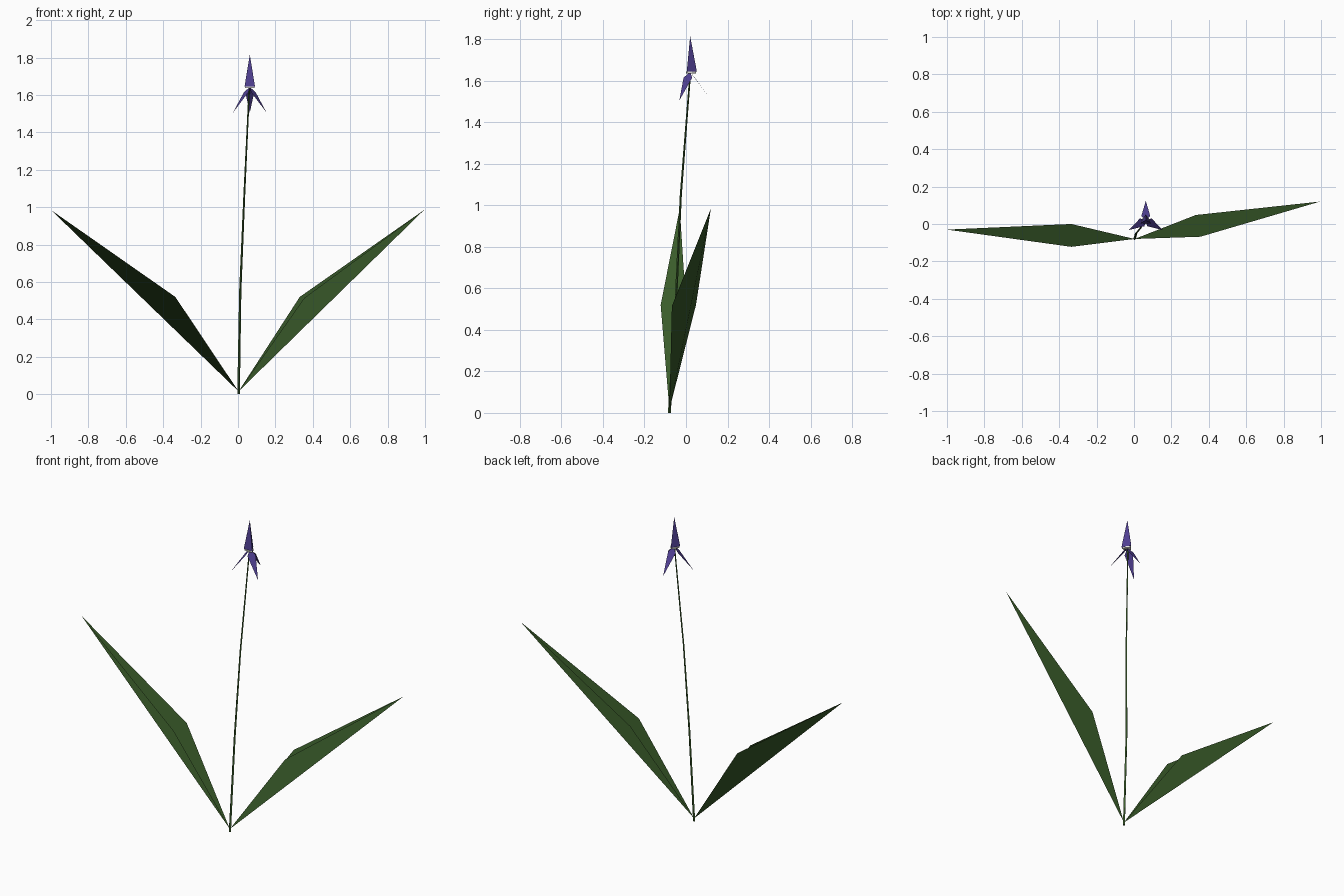
import bpy, math
from mathutils import Vector

if "Cube" in bpy.data.objects:
    bpy.data.objects.remove(bpy.data.objects["Cube"])


def material(name, rgb):
    m = bpy.data.materials.new(name)
    m.diffuse_color = (*rgb, 1)
    m.use_nodes = True
    m.node_tree.nodes["Principled BSDF"].inputs["Base Color"].default_value = m.diffuse_color
    return m


GREEN = material("leaf_green", (0.045, 0.115, 0.025))
PURPLE = material("petal_purple", (0.08, 0.05, 0.29))
WHITE = material("white", (0.85, 0.85, 0.8))


def build(name, verts, faces, mat):
    me = bpy.data.meshes.new(name)
    me.from_pydata([tuple(v) for v in verts], [], faces)
    me.materials.append(mat)
    ob = bpy.data.objects.new(name, me)
    bpy.context.collection.objects.link(ob)
    return ob


def leaf(name, tip, edge_a, edge_b):
    """V-folded blade: two walls sharing a straight keel from root to tip."""
    root = (0.003, -0.08, 0.015)
    ob = build(name, [root, tip, edge_a, edge_b], [(0, 1, 2), (1, 0, 3)], GREEN)
    # shade the whole blade with one upward normal
    along = (Vector(tip) - Vector(root)).normalized()
    across = Vector(edge_b) - Vector(edge_a)
    up = along.cross(across).normalized()
    if up.z < 0:
        up = -up
    if ob.data.polygons[0].normal.dot(up) < 0:
        ob.data.flip_normals()
    ob.data.normals_split_custom_set_from_vertices([up] * 4)


leaf("left_leaf", (-1.0, -0.03, 0.985), (-0.335, -0.122, 0.52), (-0.335, 0.0, 0.52))
leaf("right_leaf", (0.995, 0.12, 0.985), (0.355, -0.068, 0.515), (0.33, 0.048, 0.52))

# slender four-sided stem that bends slightly
path = [(0.003, -0.08, 0), (0.012, -0.048, 0.55), (0.033, -0.025, 1.05), (0.06, 0.02, 1.63)]
radii = [0.007, 0.006, 0.005, 0.004]
verts = [Vector(p) + Vector((r * math.cos(a), r * math.sin(a), 0))
         for p, r in zip(path, radii)
         for a in (k * math.pi / 2 for k in range(4))]
faces = [(4 * i + k, 4 * i + (k + 1) % 4, 4 * i + 4 + (k + 1) % 4, 4 * i + 4 + k)
         for i in range(3) for k in range(4)]
build("stem", verts, faces + [(3, 2, 1, 0), (12, 13, 14, 15)], GREEN)

# flower parts placed around the stem top
CENTRE = Vector((0.063, 0.02, 0))


def polar(radius, side, z, angle):
    c, s = math.cos(angle), math.sin(angle)
    return CENTRE + Vector((radius * c - side * s, radius * s + side * c, z))


for i in range(3):
    a = math.radians(90 + 120 * i)
    # drooping petal
    build(f"drooping_petal_{i + 1}",
          [polar(0, 0, 1.642, a), polar(0.022, -0.024, 1.615, a),
           polar(0.104, 0, 1.505, a), polar(0.022, 0.024, 1.615, a)],
          [(0, 1, 2, 3)], PURPLE)
    # upright petal, meeting the others at the top
    b = a + math.radians(60)
    build(f"upright_petal_{i + 1}",
          [polar(0.016, -0.028, 1.645, b), polar(0.016, 0.028, 1.645, b),
           polar(0, 0, 1.815, b)], [(0, 1, 2)], PURPLE)

# thin pale throat between upright and drooping petals
ring = [polar(0.028 if k % 2 == 0 else 0.02, 0, z, math.radians(90 + 60 * k))
        for z in (1.636, 1.644) for k in range(6)]
build("throat", ring,
      [(k, (k + 1) % 6, 6 + (k + 1) % 6, 6 + k) for k in range(6)]
      + [tuple(range(5, -1, -1)), tuple(range(6, 12))], WHITE)
